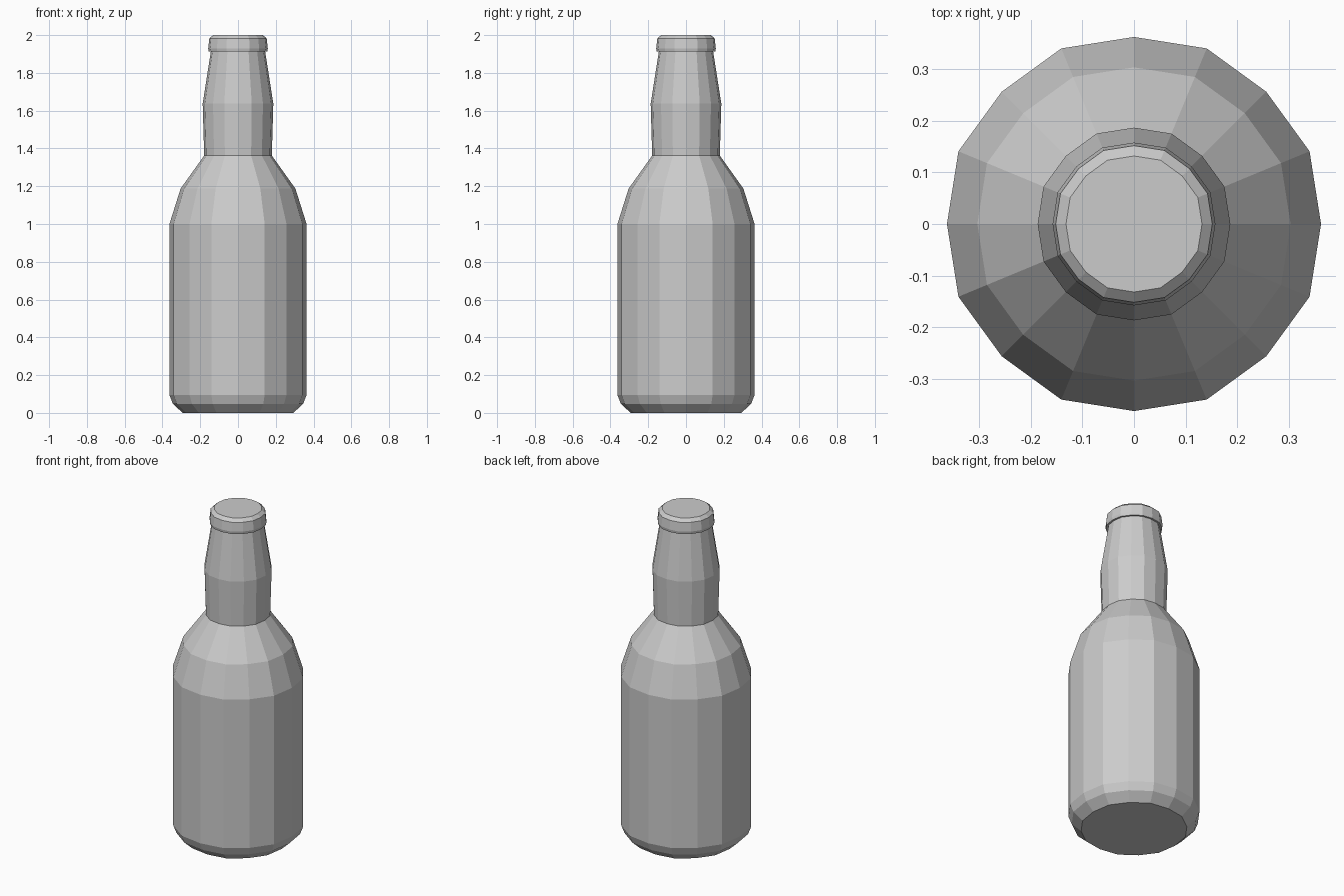
import bpy, bmesh
from math import cos, sin, pi

if "Cube" in bpy.data.objects:
    bpy.data.objects.remove(bpy.data.objects["Cube"])

SIDES = 16

def lathe(name, profile):
    """Revolve a (radius, height) profile into a closed flat-faced solid."""
    bm = bmesh.new()
    rings = []
    for r, z in profile:
        ring = []
        for i in range(SIDES):
            a = 2 * pi * i / SIDES
            k = r * (1.016 if i % 2 else 1.0)  # every other corner sits slightly out
            ring.append(bm.verts.new((k * cos(a), k * sin(a), z)))
        rings.append(ring)
    for lo, hi in zip(rings, rings[1:]):
        for i in range(SIDES):
            j = (i + 1) % SIDES
            bm.faces.new((lo[i], lo[j], hi[j], hi[i]))
    bm.faces.new(rings[0][::-1])
    bm.faces.new(rings[-1])
    mesh = bpy.data.meshes.new(name)
    bm.to_mesh(mesh)
    bm.free()
    obj = bpy.data.objects.new(name, mesh)
    bpy.context.collection.objects.link(obj)
    return obj

# Bottle: rounded base, straight body, shoulder, neck, lip and closed top
lathe("bottle", [
    (0.293, 0.0), (0.345, 0.048), (0.363, 0.095),    # base
    (0.363, 1.0), (0.304, 1.187), (0.179, 1.362),    # body and shoulder
    (0.187, 1.637), (0.144, 1.912),                  # neck
    (0.155, 1.912), (0.158, 1.928), (0.152, 1.982),  # lip
    (0.132, 2.0),
])
